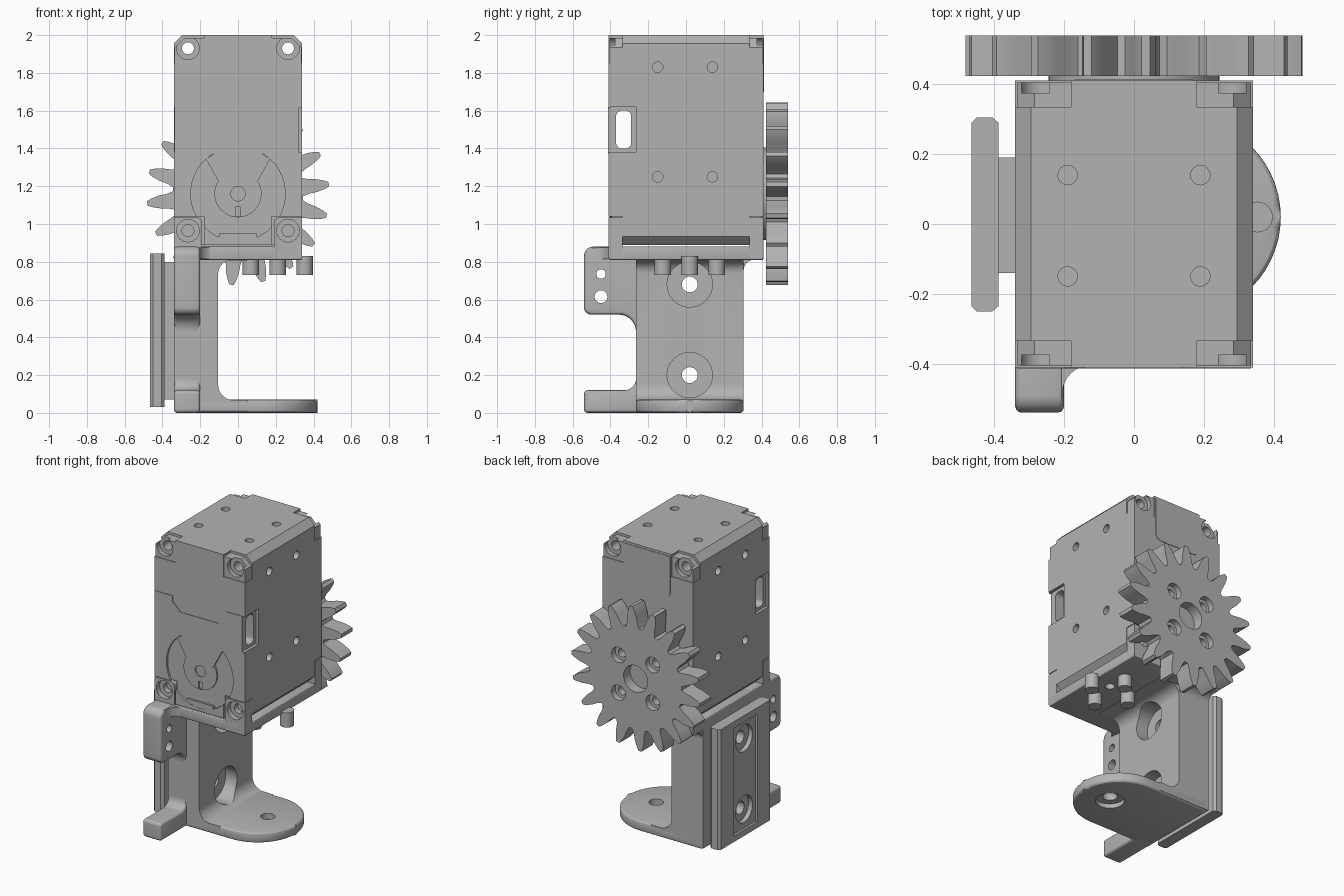
import bpy
import bmesh
from math import sin, cos, pi, radians
from mathutils import Vector

if "Cube" in bpy.data.objects:
    bpy.data.objects.remove(bpy.data.objects["Cube"], do_unlink=True)

grey = bpy.data.materials.new("plain grey")
grey.use_nodes = True
grey.diffuse_color = (0.45, 0.45, 0.45, 1)
grey.node_tree.nodes["Principled BSDF"].inputs["Base Color"].default_value = grey.diffuse_color


def apply(obj, mod):
    with bpy.context.temp_override(object=obj, active_object=obj, selected_objects=[obj]):
        bpy.ops.object.modifier_apply(modifier=mod.name)


def prism(name, pts, axis, lo, hi, bevel=0.0):
    """Extrude a 2D outline along an axis; the outline uses the other two axes in order."""
    def place(p, d):
        return {"x": (d, p[0], p[1]), "y": (p[0], d, p[1]), "z": (p[0], p[1], d)}[axis]
    bm = bmesh.new()
    base = bm.faces.new([bm.verts.new(place(p, lo)) for p in pts])
    top = bmesh.ops.extrude_face_region(bm, geom=[base])["geom"]
    shift = Vector(place((0, 0), hi - lo))
    bmesh.ops.translate(bm, vec=shift, verts=[v for v in top if isinstance(v, bmesh.types.BMVert)])
    bmesh.ops.recalc_face_normals(bm, faces=bm.faces)
    mesh = bpy.data.meshes.new(name)
    bm.to_mesh(mesh)
    bm.free()
    obj = bpy.data.objects.new(name, mesh)
    bpy.context.collection.objects.link(obj)
    mesh.materials.append(grey)
    if bevel:
        mod = obj.modifiers.new("soft_edges", "BEVEL")
        mod.width, mod.segments, mod.limit_method = bevel, 3, "ANGLE"
        mod.angle_limit = radians(40)
        apply(obj, mod)
    return obj


def rect(u0, u1, v0, v1):
    return [(u0, v0), (u1, v0), (u1, v1), (u0, v1)]


def circle(u, v, r, n=32):
    return [(u + r * cos(2 * pi * i / n), v + r * sin(2 * pi * i / n)) for i in range(n)]


def rounded(corners, steps=8):
    """Outline from (u, v) or (u, v, radius) corners, with arcs at the rounded ones."""
    out = []
    for i, c in enumerate(corners):
        p = Vector(c[:2])
        if len(c) == 2:
            out.append(tuple(p))
            continue
        a = (Vector(corners[i - 1][:2]) - p).normalized()
        b = (Vector(corners[(i + 1) % len(corners)][:2]) - p).normalized()
        for k in range(steps + 1):
            t = k / steps * pi / 2
            out.append(tuple(p + c[2] * (a * (1 - sin(t)) + b * (1 - cos(t)))))
    return out


def cut(obj, pts, axis, lo, hi):
    tool = prism("cutter", pts, axis, lo, hi)
    mod = obj.modifiers.new("cut", "BOOLEAN")
    mod.operation, mod.object, mod.solver = "DIFFERENCE", tool, "EXACT"
    apply(obj, mod)
    bpy.data.objects.remove(tool, do_unlink=True)


def chamfered(x, z0, z1, c):
    return [(-x + c, z0), (x - c, z0), (x, z0 + c), (x, z1 - c),
            (x - c, z1), (-x + c, z1), (-x, z1 - c), (-x, z0 + c)]


SIGNS = [(a, b) for a in (-1, 1) for b in (-1, 1)]

# Actuator body with notched corners
AXLE = 1.16
body = prism("actuator_body", chamfered(0.34, 0.89, 2.0, 0.045), "y", -0.41, 0.41)
for sx, sy in SIGNS:
    xs = sorted((sx * 0.18, sx * 0.4))
    ys = sorted((sy * 0.335, sy * 0.45))
    for z0, z1 in ((0.8, 1.04), (1.85, 2.1)):
        cut(body, rect(*xs, *ys), "z", z0, z1)

# Side screw holes, top screw holes and cable openings
for sx in (-1, 1):
    lo, hi = sorted((sx * 0.29, sx * 0.4))
    for y in (-0.15, 0.14):
        for z in (1.25, 1.83):
            cut(body, circle(y, z, 0.028, 16), "x", lo, hi)
        cut(body, circle(sx * 0.19, y, 0.028, 16), "z", 1.94, 2.1)
    lo, hi = sorted((sx * 0.32, sx * 0.4))
    cut(body, rect(-0.45, -0.265, 1.38, 1.62), "x", lo, hi)
cut(body, rounded([(-0.37, 1.4, 0.03), (-0.29, 1.4, 0.03), (-0.29, 1.6, 0.03), (-0.37, 1.6, 0.03)]),
    "x", -0.5, 0.5)

# Round recess on the front, with hub, wedge and stop tab
cut(body, circle(0, AXLE, 0.25, 48), "y", -0.5, -0.395)
hub = prism("front_hub", circle(0, AXLE, 0.125), "y", -0.405, -0.38)
cut(hub, circle(0, AXLE, 0.038, 20), "y", -0.45, -0.385)
cut(hub, rect(-0.012, 0.012, 1.04, 1.09), "y", -0.45, -0.39)
prism("front_wedge", [(-0.17, 1.345), (-0.09, 1.2), (0.09, 1.2), (0.17, 1.345), (0.09, 1.393),
                      (0, 1.41), (-0.09, 1.393)], "y", -0.408, -0.38)
prism("front_tab", rect(-0.1, 0.1, 0.895, 0.95), "y", -0.408, -0.38)
prism("front_cover", [(-0.335, 1.37), (0.335, 1.37), (0.335, 1.62), (0.2, 1.62), (0.2, 1.58),
                      (0.14, 1.525), (-0.14, 1.525), (-0.2, 1.58), (-0.2, 1.62), (-0.335, 1.62)],
      "y", -0.414, -0.4)
cut(bpy.data.objects["front_cover"], rect(-0.45, -0.265, 1.38, 1.615), "x", 0.32, 0.4)
prism("back_cover", rounded([(-0.17, 1.7, 0.04), (0.17, 1.7, 0.04), (0.17, 1.985), (-0.17, 1.985)]),
      "y", 0.4, 0.413)

# Screw ears at the four top corners and bracket tabs at the four lower ones
for sx, sy in SIGNS:
    ys = sorted((sy * 0.32, sy * 0.405))
    bore = sorted((sy * 0.375, sy * 0.45))
    ear = prism("top_ear", [(sx * x, z) for x, z in ((0.17, 1.84), (0.335, 1.84), (0.335, 1.935),
                                                    (0.285, 1.985), (0.17, 1.985))], "y", *ys)
    tab = prism("bracket_tab", rounded([(sx * 0.19, 0.82), (sx * 0.34, 0.82), (sx * 0.34, 1.035),
                                        (sx * 0.19, 1.035, 0.03)]),
                "y", *sorted((sy * 0.337, sy * 0.41)))
    for part, z in ((ear, 1.93), (tab, 0.965)):
        cut(part, circle(sx * 0.265, z, 0.06, 24), "y", *bore)
        cut(part, circle(sx * 0.265, z, 0.032, 16), "y", -0.5, 0.5)
for sx in (-1, 1):
    cut(body, circle(sx * 0.265, 1.93, 0.032, 16), "y", -0.5, 0.5)

# Gear with eighteen tapered teeth on a thin horn disc
TEETH = 18
outline = []
for i in range(TEETH):
    mid = radians(6 + i * 360 / TEETH)
    for r, w in ((0.345, -8.2), (0.375, -6), (0.42, -4.6), (0.46, -2.8), (0.483, -1.4),
                 (0.483, 1.4), (0.46, 2.8), (0.42, 4.6), (0.375, 6), (0.345, 8.2)):
        a = mid + radians(w)
        outline.append((r * cos(a), AXLE + r * sin(a)))
gear = prism("gear", outline, "y", 0.423, 0.54)
cut(gear, circle(0, AXLE, 0.09), "y", 0.47, 0.6)
for sx, sz in SIGNS:
    cut(gear, circle(sx * 0.128, AXLE + sz * 0.128, 0.052, 24), "y", 0.5, 0.6)
    cut(gear, circle(sx * 0.128, AXLE + sz * 0.128, 0.03, 16), "y", 0.44, 0.6)
prism("gear_horn", circle(0, AXLE, 0.245, 48), "y", 0.4, 0.43)

# Bracket: foot and top plate share a round-ended tongue
MID = 0.02
tongue = rounded([(-0.34, -0.265), (0.42, -0.265, 0.285), (0.42, 0.305, 0.285), (-0.34, 0.305)], 14)
foot = prism("foot", tongue, "z", 0, 0.07, 0.022)
cut(foot, circle(0.21, MID, 0.045), "z", -0.1, 0.2)
cut(foot, circle(0.21, MID, 0.09), "z", -0.1, 0.03)
shelf_tongue = prism("shelf_tongue", tongue, "z", 0.805, 0.875, 0.022)
shelf = prism("shelf", rect(-0.34, 0.34, -0.41, 0.41), "z", 0.81, 0.88, 0.008)
for part in (shelf, shelf_tongue):
    cut(part, circle(0.21, MID, 0.03, 16), "z", 0.7, 0.86)
for dx, dy in ((-1, 0), (1, 0), (0, -1), (0, 1)):
    prism("shelf_peg", circle(0.21 + dx * 0.143, MID + dy * 0.143, 0.044, 24), "z", 0.73, 0.83)

# Bracket column with fillets into the foot and shelf
column = prism("column", rounded([(-0.34, 0.01), (0.05, 0.01), (0.05, 0.068), (-0.105, 0.068, 0.08),
                                  (-0.105, 0.808, 0.07), (0.05, 0.808), (0.05, 0.85), (-0.34, 0.85)]),
               "y", -0.265, 0.305)
prism("column_flare", rounded([(0.25, 0.68), (0.305, 0.68), (0.305, 0.812, 0.06), (0.4, 0.812),
                               (0.4, 0.85), (0.25, 0.85)]), "x", -0.335, -0.11)

# Forward arms at the top and bottom of the column
upper_arm = prism("upper_arm", rounded([(-0.54, 0.52, 0.04), (-0.54, 0.88, 0.05), (-0.2, 0.88),
                                        (-0.2, 0.41), (-0.265, 0.41), (-0.265, 0.52, 0.09)]),
                  "x", -0.34, -0.2, 0.02)
for z, r in ((0.735, 0.025), (0.615, 0.034)):
    cut(upper_arm, circle(-0.45, z, r, 20), "x", -0.5, 0)
prism("arm_fillet", rounded([(-0.3, -0.5), (-0.205, -0.5), (-0.205, -0.405, 0.08), (-0.1, -0.405),
                             (-0.1, -0.35), (-0.3, -0.35)]), "z", 0.815, 0.875)
prism("lower_arm", rounded([(-0.54, 0, 0.02), (-0.54, 0.12, 0.02), (-0.265, 0.12, 0.06),
                            (-0.265, 0.21), (-0.2, 0.21), (-0.2, 0)]), "x", -0.34, -0.2, 0.02)

# Side mounting pad with chamfered edges and a shallow groove
spacer = prism("pad_spacer", rect(-0.14, 0.19, 0.07, 0.8), "x", -0.4, -0.33)
pad = prism("side_pad", [(-0.465, -0.235), (-0.45, -0.25), (-0.405, -0.25), (-0.388, -0.235),
                         (-0.388, 0.29), (-0.405, 0.305), (-0.45, 0.305), (-0.465, 0.29)],
            "z", 0.03, 0.845)
cut(pad, rect(-0.1, 0.15, 0.07, 0.8), "x", -0.6, -0.45)

# Mounting screw holes through column, spacer and pad
for z in (0.2, 0.68):
    for part in (column, spacer, pad):
        cut(part, circle(MID, z, 0.042, 24), "x", -0.6, 0.1)
    cut(column, circle(MID, z, 0.12, 40), "x", -0.19, 0.1)
    cut(pad, circle(MID, z, 0.09, 32), "x", -0.6, -0.42)

# Smooth the curved surfaces and keep hard edges crisp
bpy.ops.object.select_all(action="DESELECT")
for obj in bpy.context.scene.objects:
    if obj.type == "MESH":
        obj.select_set(True)
        bpy.context.view_layer.objects.active = obj
bpy.ops.object.shade_smooth_by_angle(angle=radians(28))
